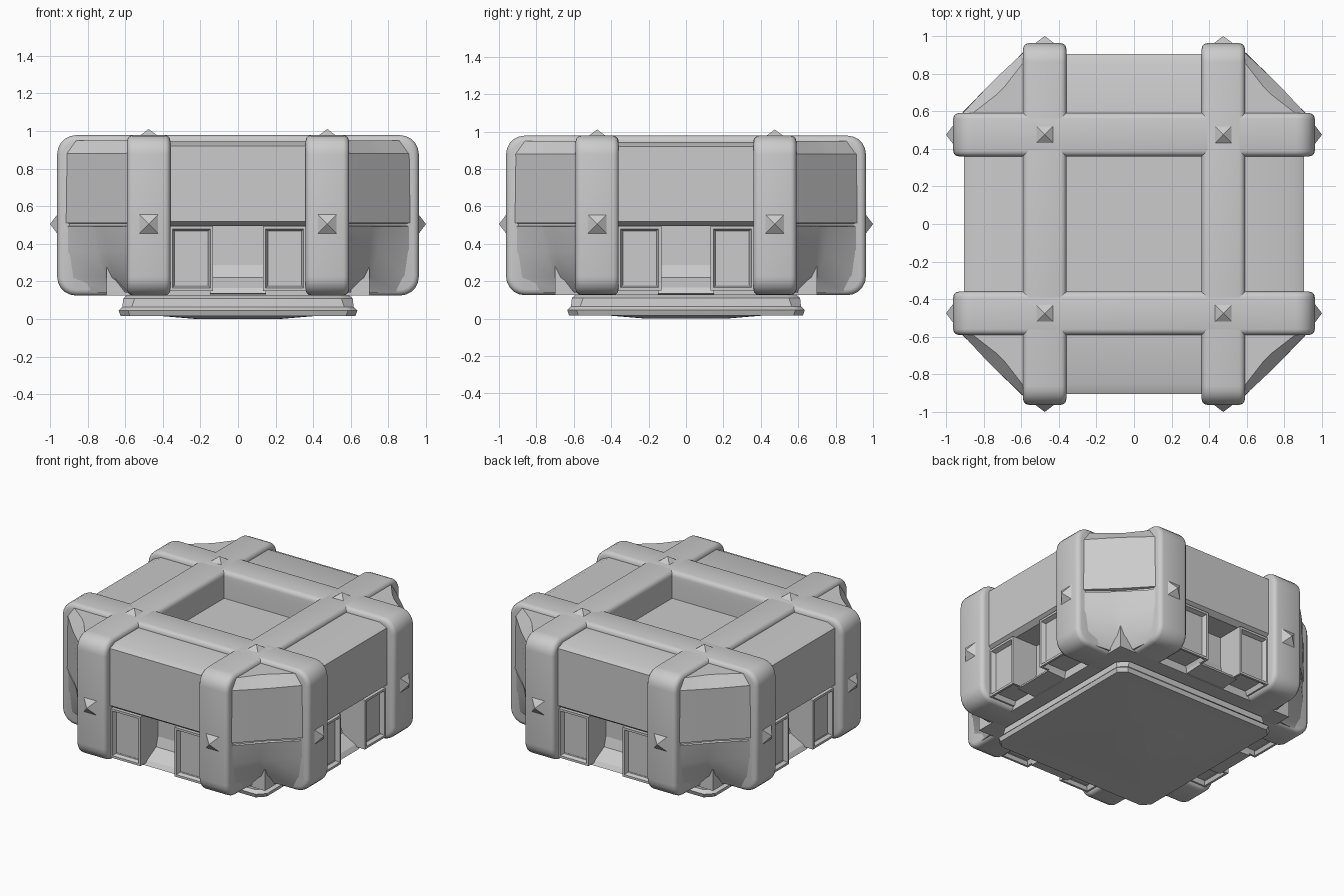
import bpy, bmesh, math
from mathutils import Matrix, Vector

if "Cube" in bpy.data.objects:
    bpy.data.objects.remove(bpy.data.objects["Cube"], do_unlink=True)

grey = bpy.data.materials.new("plain grey")
grey.use_nodes = True
colour = (0.6, 0.6, 0.6, 1)
grey.diffuse_color = colour
grey.node_tree.nodes["Principled BSDF"].inputs["Base Color"].default_value = colour


def finish(name, bm, turn=0, smooth=35):
    """Turn a bmesh into a shaded object, rotated about z."""
    bmesh.ops.recalc_face_normals(bm, faces=bm.faces)
    bm.transform(Matrix.Rotation(turn, 4, "Z"))
    mesh = bpy.data.meshes.new(name)
    bm.to_mesh(mesh)
    bm.free()
    mesh.materials.append(grey)
    mesh.shade_smooth()
    mesh.set_sharp_from_angle(angle=math.radians(smooth))
    ob = bpy.data.objects.new(name, mesh)
    bpy.context.collection.objects.link(ob)
    return ob


def box(lo, hi):
    bm = bmesh.new()
    bmesh.ops.create_cube(bm, size=1)
    lo, hi = Vector(lo), Vector(hi)
    bmesh.ops.scale(bm, vec=hi - lo, verts=bm.verts)
    bmesh.ops.translate(bm, vec=(lo + hi) / 2, verts=bm.verts)
    return bm


def loft(rings):
    """Skin closed rings of points and cap both ends."""
    bm = bmesh.new()
    loops = [[bm.verts.new(p) for p in ring] for ring in rings]
    n = len(loops[0])
    for a, b in zip(loops, loops[1:]):
        for i in range(n):
            j = (i + 1) % n
            bm.faces.new((a[i], a[j], b[j], b[i]))
    bm.faces.new(loops[0])
    bm.faces.new(loops[-1])
    return bm


def strap(name, offset, turn):
    """Thick band around the body with rounded ends and softened rims."""
    bm = box((-0.962, offset - 0.115, 0.125), (0.962, offset + 0.115, 0.978))
    ends = [e for e in bm.edges
            if abs(e.verts[0].co.y - e.verts[1].co.y) > 0.1]
    bmesh.ops.bevel(bm, geom=ends, offset=0.1, segments=5, profile=0.5,
                    affect="EDGES")
    rims = [e for e in bm.edges if e.calc_face_angle() > 1]
    bmesh.ops.bevel(bm, geom=rims, offset=0.03, segments=3, profile=0.5,
                    affect="EDGES")
    finish(name, bm, turn)


def stud(name, place, axis, turn):
    """Small square pyramid pointing along an axis."""
    bm = bmesh.new()
    bmesh.ops.create_cone(bm, cap_ends=True, segments=4, radius1=0.078,
                          radius2=0, depth=0.042)
    bm.transform(Matrix.Rotation(math.pi / 4, 4, "Z"))
    bm.transform(Vector(axis).to_track_quat("Z", "Y").to_matrix().to_4x4())
    bm.transform(Matrix.Translation(place))
    finish(name, bm, turn, 10)


def side_prism(name, profile, half, turn):
    """Extrude a (depth, height) profile sideways on the front side."""
    finish(name, loft([[(x, -d, z) for d, z in profile]
                       for x in (-half, half)]), turn, 25)


def vent_block(name, x0, x1, turn):
    """Block with a framed recess on its front and on its underside."""
    bm = box((x0, -0.895, 0.15), (x1, -0.64, 0.495))
    bm.normal_update()
    shown = [f for f in bm.faces if f.normal.y < -0.9 or f.normal.z < -0.9]
    for f in shown:
        bmesh.ops.inset_region(bm, faces=[f], thickness=0.022)
        bmesh.ops.inset_region(bm, faces=[f], thickness=0.016, depth=-0.03)
    finish(name, bm, turn, 20)


def corner_ring(z, reach, mid):
    """Plan of a cut corner with a narrow strip down its middle."""
    s = 0.025
    return [(x, -y, z) for x, y in
            ((0.45, 0.45), (reach, 0.45), (reach, 0.58), (mid + s, mid - s),
             (mid - s, mid + s), (0.58, reach), (0.45, reach))]


def corner_block(name, turn):
    levels = [(0.14, 0.86, 0.63), (0.22, 0.90, 0.685), (0.36, 0.92, 0.72),
              (0.492, 0.92, 0.745), (0.496, 0.908, 0.733),
              (0.508, 0.908, 0.733), (0.512, 0.925, 0.748),
              (0.88, 0.92, 0.755), (0.95, 0.87, 0.71)]
    finish(name, loft([corner_ring(*level) for level in levels]), turn, 25)


def base_ring(z, h, cut):
    k = h - cut
    return [(x, y, z) for x, y in
            ((h, -k), (h, k), (k, h), (-k, h), (-h, k), (-h, -k),
             (-k, -h), (k, -h))]


# Core with the floor of the top recess, and the base plate below
finish("core", box((-0.7, -0.7, 0.125), (0.7, 0.7, 0.79)))
finish("base_plate", loft([
    base_ring(0, 0.22, 0.02), base_ring(0.015, 0.4, 0.03),
    base_ring(0.017, 0.625, 0.05), base_ring(0.045, 0.635, 0.05),
    base_ring(0.065, 0.615, 0.05), base_ring(0.11, 0.61, 0.06),
    base_ring(0.135, 0.58, 0.06)]))

# Everything that repeats on the four sides
for i, side in enumerate(("front", "left", "back", "right")):
    turn = i * math.pi / 2
    strap(side + "_strap", -0.475, turn)
    corner_block(side + "_corner", turn)
    side_prism(side + "_panel", ((0.5, 0.945), (0.85, 0.945), (0.905, 0.92),
                                 (0.905, 0.52), (0.87, 0.495), (0.5, 0.495)),
               0.37, turn)
    side_prism(side + "_niche_sill", ((0.6, 0.125), (0.84, 0.135),
                                      (0.82, 0.165), (0.72, 0.22),
                                      (0.69, 0.32), (0.6, 0.32)), 0.15, turn)
    stud(side + "_top_stud", (0.475, -0.475, 0.99), (0, 0, 1), turn)
    for s, hand in ((1, "a"), (-1, "b")):
        x0, x1 = sorted((0.132 * s, 0.365 * s))
        vent_block(f"{side}_vent_{hand}", x0, x1, turn)
        stud(f"{side}_stud_{hand}", (0.475 * s, -0.979, 0.505),
             (0, -1, 0), turn)
